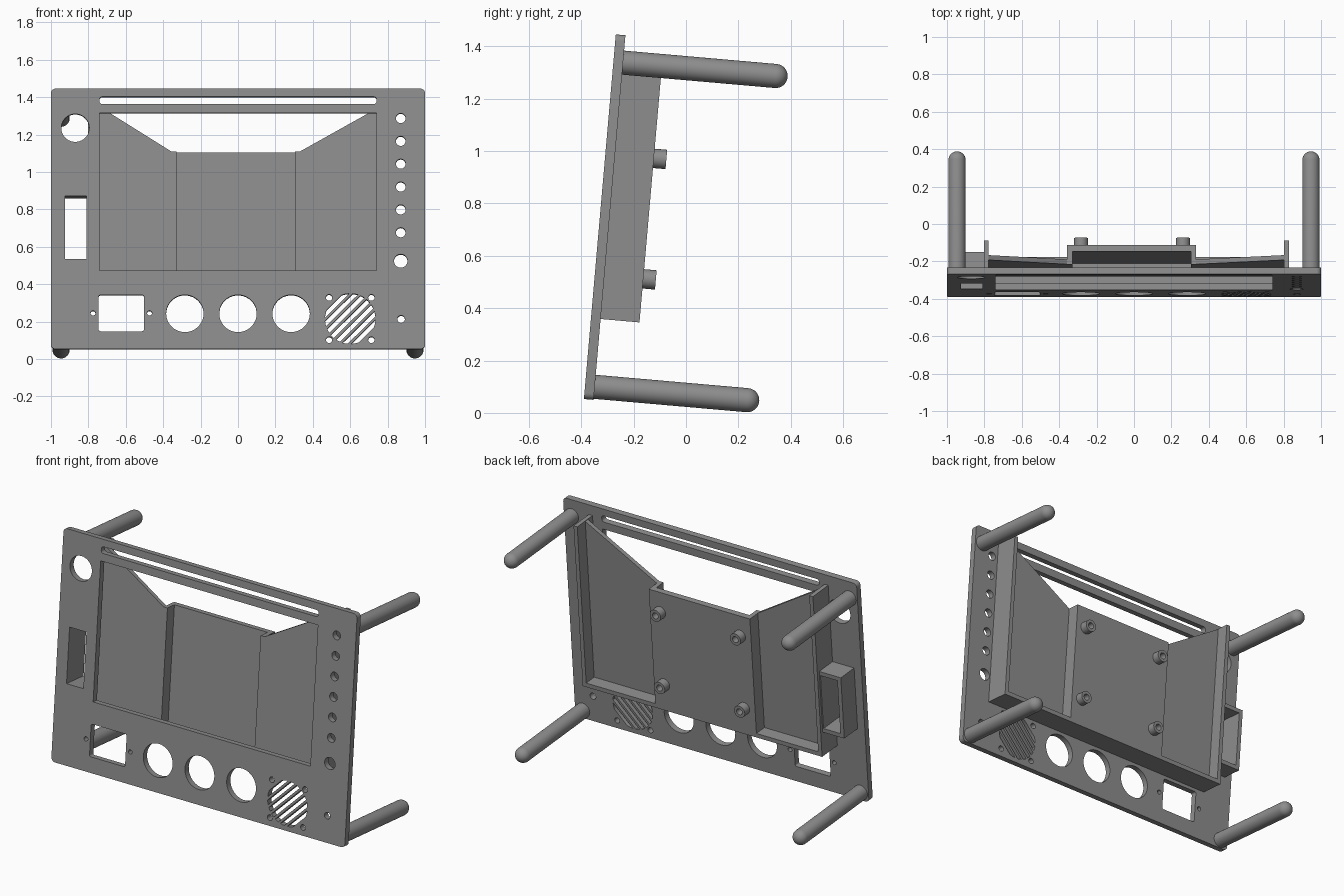
import bpy, bmesh, math
from mathutils import Matrix, Vector

if "Cube" in bpy.data.objects:
    bpy.data.objects.remove(bpy.data.objects["Cube"])

# Panel frame: x across, y up the panel face, z towards the viewer (depth = -z)
FRAME = Matrix.Translation((0, -0.39, 0.053)) @ Matrix.Rotation(math.radians(85), 4, 'X')
T = 0.037          # panel thickness
BACK = 0.186       # depth of the rear tray

grey = bpy.data.materials.new("grey plastic")
grey.diffuse_color = (0.27, 0.27, 0.27, 1)
grey.use_nodes = True
grey.node_tree.nodes["Principled BSDF"].inputs["Base Color"].default_value = grey.diffuse_color


def finish(ob, smooth=False):
    ob.matrix_world = FRAME
    ob.data.materials.clear()
    ob.data.materials.append(grey)
    if smooth:
        bpy.ops.object.select_all(action='DESELECT')
        ob.select_set(True)
        bpy.context.view_layer.objects.active = ob
        bpy.ops.object.shade_smooth_by_angle(angle=math.radians(35))


def mesh_object(name, bm, smooth=False):
    bmesh.ops.recalc_face_normals(bm, faces=bm.faces)
    me = bpy.data.meshes.new(name)
    bm.to_mesh(me)
    bm.free()
    ob = bpy.data.objects.new(name, me)
    bpy.context.collection.objects.link(ob)
    finish(ob, smooth)
    return ob


def prism(name, pts, d0, d1):
    """Outline in panel coordinates, extruded from depth d0 to d1."""
    bm = bmesh.new()
    face = bm.faces.new([bm.verts.new((x, y, -d0)) for x, y in pts])
    new = bmesh.ops.extrude_face_region(bm, geom=[face])['geom']
    verts = [g for g in new if isinstance(g, bmesh.types.BMVert)]
    bmesh.ops.translate(bm, verts=verts, vec=(0, 0, d0 - d1))
    return mesh_object(name, bm)


def box(name, x0, x1, y0, y1, d0, d1):
    return prism(name, [(x0, y0), (x1, y0), (x1, y1), (x0, y1)], d0, d1)


def lathe(name, x, y, profile, steps=32):
    """Spin (radius, depth) points about an axis square to the panel."""
    bm = bmesh.new()
    vs = [bm.verts.new((x + r, y, -d)) for r, d in profile]
    edges = [bm.edges.new(p) for p in zip(vs, vs[1:])]
    bmesh.ops.spin(bm, geom=vs + edges, cent=(x, y, 0), axis=(0, 0, 1),
                   angle=2 * math.pi, steps=steps)
    bmesh.ops.remove_doubles(bm, verts=bm.verts, dist=1e-5)
    return mesh_object(name, bm, True)


def up(z):
    """Height above ground to distance up the panel face."""
    return (z - 0.053) / 0.996


def circle(x, z, r, n=40):
    y = up(z)
    return [(x + r * math.cos(2 * math.pi * i / n), y + r * math.sin(2 * math.pi * i / n))
            for i in range(n)]


def rounded(x0, x1, y0, y1, r, n=5):
    pts = []
    for k, (cx, cy) in enumerate([(x1 - r, y1 - r), (x0 + r, y1 - r),
                                  (x0 + r, y0 + r), (x1 - r, y0 + r)]):
        for i in range(n + 1):
            a = math.pi / 2 * (k + i / n)
            pts.append((cx + r * math.cos(a), cy + r * math.sin(a)))
    return pts


def grille_slot(cx, z, R, off, half):
    """Diagonal strip with ends following the grille circle."""
    c = math.sqrt(0.5)
    offs = [off - half, off, off + half]
    ends = [(math.sqrt(R * R - o * o), o) for o in offs]
    ring = ends + [(-a, o) for a, o in reversed(ends)]
    return [(cx + (a - o) * c, up(z) + (a + o) * c) for a, o in ring]


# Front panel: outline plus every opening
loops = [
    rounded(-1, 1, 0, 1.398, 0.025),
    rounded(-0.74, 0.74, up(1.362), up(1.402), 0.015),
    [(-0.74, up(0.474)), (0.74, up(0.474)), (0.74, up(1.315)), (-0.74, up(1.315))],
    circle(-0.87, 1.235, 0.075),
    [(-0.925, up(0.535)), (-0.81, up(0.535)), (-0.81, up(0.872)), (-0.925, up(0.872))],
    rounded(-0.745, -0.503, up(0.148), up(0.342), 0.01),
    circle(0.87, 0.524, 0.036), circle(0.872, 0.213, 0.02, 24),
]
loops += [circle(x, 0.245, 0.013, 20) for x in (-0.775, -0.473)]
loops += [circle(x, 0.243, 0.1) for x in (-0.284, 0, 0.284)]
loops += [circle(0.87, 1.287 - 0.1222 * i, 0.026, 28) for i in range(6)]
loops += [circle(x, z, 0.017, 20) for x in (0.487, 0.713) for z in (0.102, 0.328)]
loops += [grille_slot(0.6, 0.215, 0.135, 0.037 * k, 0.0115) for k in range(-3, 4)]

curve = bpy.data.curves.new("front_panel", 'CURVE')
curve.dimensions = '2D'
curve.fill_mode = 'BOTH'
curve.extrude = T / 2
for pts in loops:
    sp = curve.splines.new('POLY')
    sp.points.add(len(pts) - 1)
    for p, (x, y) in zip(sp.points, pts):
        p.co = (x, y, 0, 1)
    sp.use_cyclic_u = True
panel = bpy.data.objects.new("front_panel", curve)
bpy.context.collection.objects.link(panel)
bpy.context.view_layer.objects.active = panel
panel.select_set(True)
bpy.ops.object.convert(target='MESH')
panel = bpy.context.view_layer.objects.active
bm = bmesh.new()
bm.from_mesh(panel.data)
bmesh.ops.remove_doubles(bm, verts=bm.verts, dist=1e-5)
bmesh.ops.translate(bm, verts=bm.verts, vec=(0, 0, -T / 2))
bmesh.ops.recalc_face_normals(bm, faces=bm.faces)
bm.to_mesh(panel.data)
bm.free()
finish(panel, True)

# Four round-ended support posts
R, TIP = 0.046, 0.668
dome = [(R * math.cos(a), TIP - R + R * math.sin(a))
        for a in (math.pi / 2 * i / 8 for i in range(9))]
for side, x in (("left", -0.946), ("right", 0.946)):
    for level, y in (("lower", 0.05), ("upper", 1.293)):
        lathe(f"{level}_{side}_post", x, y, [(0, T - 0.005), (R, T - 0.005)] + dome)

# Rear tray: side walls, floor, wings, steps and centre plate
LOW, HIGH, MID = 0.31, 1.335, 1.068
for side, outer, inner, s in (("left", -0.803, -0.357, 1), ("right", 0.828, 0.332, -1)):
    box(f"{side}_tray_wall", *sorted((outer, outer + s * 0.025)), LOW, HIGH, T - 0.002, BACK)
    xo = outer + s * 0.02
    prism(f"{side}_tray_wing", [(xo, LOW + 0.01), (inner + s * 0.01, LOW + 0.01),
                                (inner + s * 0.01, MID), (inner, MID), (xo, HIGH)], 0.082, 0.108)
    box(f"{side}_tray_step", *sorted((inner, inner + s * 0.027)), LOW, MID, 0.082, BACK)
box("tray_floor", -0.803, 0.828, LOW, LOW + 0.026, T - 0.002, BACK)
box("tray_centre_plate", -0.357, 0.332, LOW, MID, 0.15, BACK)

# Standoffs with screw holes on the centre plate
for x in (-0.283, 0.262):
    for y in (0.477, 0.939):
        lathe("standoff", x, y, [(0.037, BACK - 0.005), (0.037, 0.234), (0.019, 0.234),
                                 (0.019, BACK + 0.001), (0, BACK + 0.001)], 24)

# Open sleeve behind the side slot
x0, x1, y0, y1, w = -0.925, -0.81, up(0.535), up(0.872), 0.025
for name, a, b, c, d in (("sleeve_outer_side", x0 - w, x0, y0 - w, y1 + w),
                         ("sleeve_inner_side", x1, x1 + w, y0 - w, y1 + w),
                         ("sleeve_bottom", x0, x1, y0 - w, y0),
                         ("sleeve_top", x0, x1, y1, y1 + w)):
    box(name, a, b, c, d, T - 0.002, 0.167)
